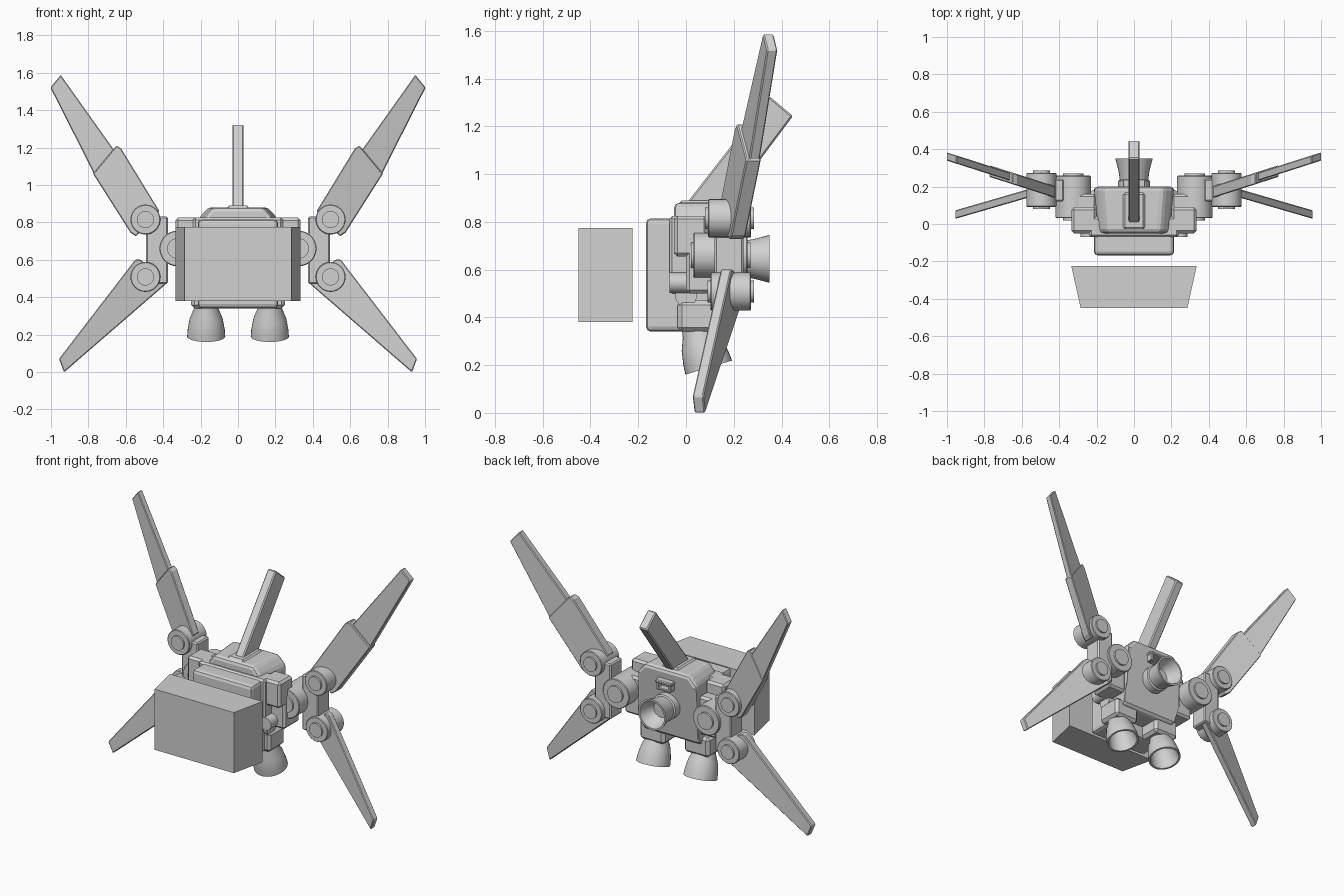
import bpy, bmesh, math
from mathutils import Vector, Matrix

cube = bpy.data.objects.get("Cube")
if cube:
    bpy.data.objects.remove(cube, do_unlink=True)

SHADE = (0.64, 0.64, 0.64, 1)
grey = bpy.data.materials.new("light grey")
grey.use_nodes = True
grey.diffuse_color = SHADE
grey.node_tree.nodes["Principled BSDF"].inputs["Base Color"].default_value = SHADE


def finish(name, bm, bevel=0.0, mirror=False, smooth=False, segments=1):
    bmesh.ops.recalc_face_normals(bm, faces=bm.faces)
    mesh = bpy.data.meshes.new(name)
    bm.to_mesh(mesh)
    bm.free()
    mesh.materials.append(grey)
    ob = bpy.data.objects.new(name, mesh)
    bpy.context.collection.objects.link(ob)
    if bevel:
        mod = ob.modifiers.new("bevel", 'BEVEL')
        mod.width = bevel
        mod.segments = segments
        mod.limit_method = 'ANGLE'
        mod.angle_limit = math.radians(30)
    if mirror:
        ob.modifiers.new("mirror", 'MIRROR')
    if smooth:
        bpy.ops.object.select_all(action='DESELECT')
        ob.select_set(True)
        bpy.context.view_layer.objects.active = ob
        bpy.ops.object.shade_smooth_by_angle(angle=math.radians(35))


def prism(name, pts, axis, lo, hi, warp=None, **kw):
    """Extrude an outline along an axis; outline runs over the other two axes."""
    bm = bmesh.new()
    rings = []
    for depth in (lo, hi):
        ring = []
        for p in pts:
            co = list(p)
            co.insert(axis, depth)
            co = Vector(co)
            ring.append(bm.verts.new(warp(co) if warp else co))
        rings.append(ring)
    bm.faces.new(rings[0])
    bm.faces.new(rings[1])
    n = len(pts)
    for i in range(n):
        j = (i + 1) % n
        bm.faces.new((rings[0][i], rings[0][j], rings[1][j], rings[1][i]))
    finish(name, bm, **kw)


def box(name, x, y, z, **kw):
    corners = [(x[0], z[0]), (x[1], z[0]), (x[1], z[1]), (x[0], z[1])]
    prism(name, corners, 1, y[0], y[1], **kw)


def lathe(name, profile, origin, direction, sides=32, **kw):
    """Spin (radius, distance) points round an axis."""
    bm = bmesh.new()
    turn = Vector((0, 0, 1)).rotation_difference(Vector(direction)).to_matrix().to_4x4()
    place = Matrix.Translation(origin) @ turn
    rings = []
    for r, d in profile:
        rings.append([bm.verts.new(place @ Vector((r * math.cos(a), r * math.sin(a), d)))
                      for a in (math.tau * i / sides for i in range(sides))])
    for a, b in zip(rings, rings[1:]):
        for i in range(sides):
            j = (i + 1) % sides
            bm.faces.new((a[i], a[j], b[j], b[i]))
    bm.faces.new(rings[0])
    bm.faces.new(rings[-1])
    finish(name, bm, smooth=True, **kw)


# Detached front mounting block
prism("front_mount", [(-0.335, -0.225), (0.335, -0.225), (0.285, -0.45), (-0.285, -0.45)],
      2, 0.38, 0.775)


# Main body: lower rear edge drawn forward, front narrowed
def tuck(co):
    if co.y > 0.1 and co.z < 0.5:
        co.y -= 0.06
    if co.y < 0:
        co.x *= 0.88
    return co


half = [(0.21, 0.42), (0.215, 0.54), (0.215, 0.82), (0.16, 0.88)]
outline = half + [(-x, z) for x, z in reversed(half)]
prism("main_body", outline, 1, -0.05, 0.2, warp=tuck, bevel=0.022, segments=2)
box("front_block", (-0.215, 0.215), (-0.168, 0.0), (0.34, 0.815), bevel=0.022, segments=2)
box("front_collar", (-0.24, 0.24), (-0.07, 0.04), (0.50, 0.825), bevel=0.012)

# Top fin and its base
box("fin_base", (-0.06, 0.06), (-0.03, 0.17), (0.86, 0.89), bevel=0.012)
prism("top_fin", [(0.0, 0.875), (0.35, 1.325), (0.448, 1.243), (0.16, 0.86)],
      0, -0.03, 0.03, bevel=0.007)

# Rear thruster and the small bracket above it
bell = [(0.075, 0), (0.078, 0.02), (0.082, 0.05), (0.1, 0.12),
        (0.088, 0.12), (0.07, 0.06), (0.05, 0.03)]
lathe("rear_thruster", bell, (0, 0.23, 0.645), (0, 1, 0))
lathe("rear_thruster_neck", [(0.085, 0), (0.085, 0.05), (0.07, 0.06)], (0, 0.18, 0.645), (0, 1, 0))
box("rear_bracket_top", (-0.06, 0.06), (0.19, 0.24), (0.8, 0.82), bevel=0.005)
box("rear_bracket_bottom", (-0.045, 0.045), (0.19, 0.235), (0.755, 0.77), bevel=0.004)
box("rear_bracket_side", (0.035, 0.055), (0.19, 0.235), (0.757, 0.81), mirror=True, bevel=0.004)

# Lower thrusters hanging from hip blocks
box("hip_block", (0.07, 0.25), (-0.035, 0.13), (0.34, 0.47), mirror=True, bevel=0.018)
lower_bell = [(0.062, 0), (0.068, 0.03), (0.088, 0.08), (0.099, 0.14), (0.102, 0.18),
              (0.09, 0.18), (0.075, 0.09), (0.045, 0.04)]
lathe("lower_thruster", lower_bell, (0.17, 0.043, 0.362), (0, 0.29, -0.957), mirror=True)

# Shoulder blocks and side fittings
box("shoulder_block", (0.2, 0.335), (-0.05, 0.09), (0.655, 0.825), mirror=True, bevel=0.014)
box("shoulder_lower", (0.2, 0.335), (0.0, 0.16), (0.5, 0.75), mirror=True, bevel=0.014)
lathe("side_pipe", [(0.042, 0), (0.042, 0.08)], (0.245, -0.07, 0.545), (0, 1, 0), mirror=True)
lathe("side_knob", [(0.045, 0), (0.045, 0.05)], (0.19, 0.0, 0.49), (1, 0, 0), mirror=True)


def pivot(name, x, z, y0, y1, r):
    """Flat joint drum with a raised centre cap at both ends."""
    c, length = r * 0.57, y1 - y0
    profile = [(c, 0), (c, 0.012), (r - 0.004, 0.012), (r, 0.016), (r, length - 0.016),
               (r - 0.004, length - 0.012), (c, length - 0.012), (c, length)]
    lathe(name, profile, (x, y0, z), (0, 1, 0), mirror=True)


pivot("shoulder_joint", 0.325, 0.66, 0.02, 0.27, 0.095)
pivot("upper_wing_joint", 0.495, 0.815, 0.08, 0.285, 0.08)
pivot("lower_wing_joint", 0.495, 0.508, 0.09, 0.285, 0.08)

# Hub carrying both wings
prism("wing_hub", [(0.375, 0.83), (0.45, 0.83), (0.492, 0.74), (0.492, 0.58), (0.45, 0.47),
                   (0.375, 0.47)], 1, 0.12, 0.24, mirror=True, bevel=0.008)


def wing(name, pts, y0, slope, thick):
    """Flat panel swept in y as it runs outward from x = 0.56."""
    def sweep(co):
        co.y += y0 + slope * (co.x - 0.56)
        return co
    prism(name, pts, 1, -thick / 2, thick / 2, warp=sweep, mirror=True, bevel=0.005)


wing("upper_wing_root", [(0.42, 0.86), (0.625, 1.195), (0.65, 1.21), (0.775, 1.06), (0.575, 0.745),
                         (0.545, 0.725)], 0.215, 0.32, 0.062)
wing("upper_wing_tip", [(0.55, 1.0), (0.665, 1.19), (0.948, 1.588), (1.003, 1.52), (0.765, 1.05),
                        (0.65, 0.95)], 0.22, 0.32, 0.044)
wing("lower_wing", [(0.385, 0.47), (0.52, 0.6), (0.55, 0.6), (0.957, 0.07), (0.93, -0.002)],
     0.165, -0.29, 0.045)
